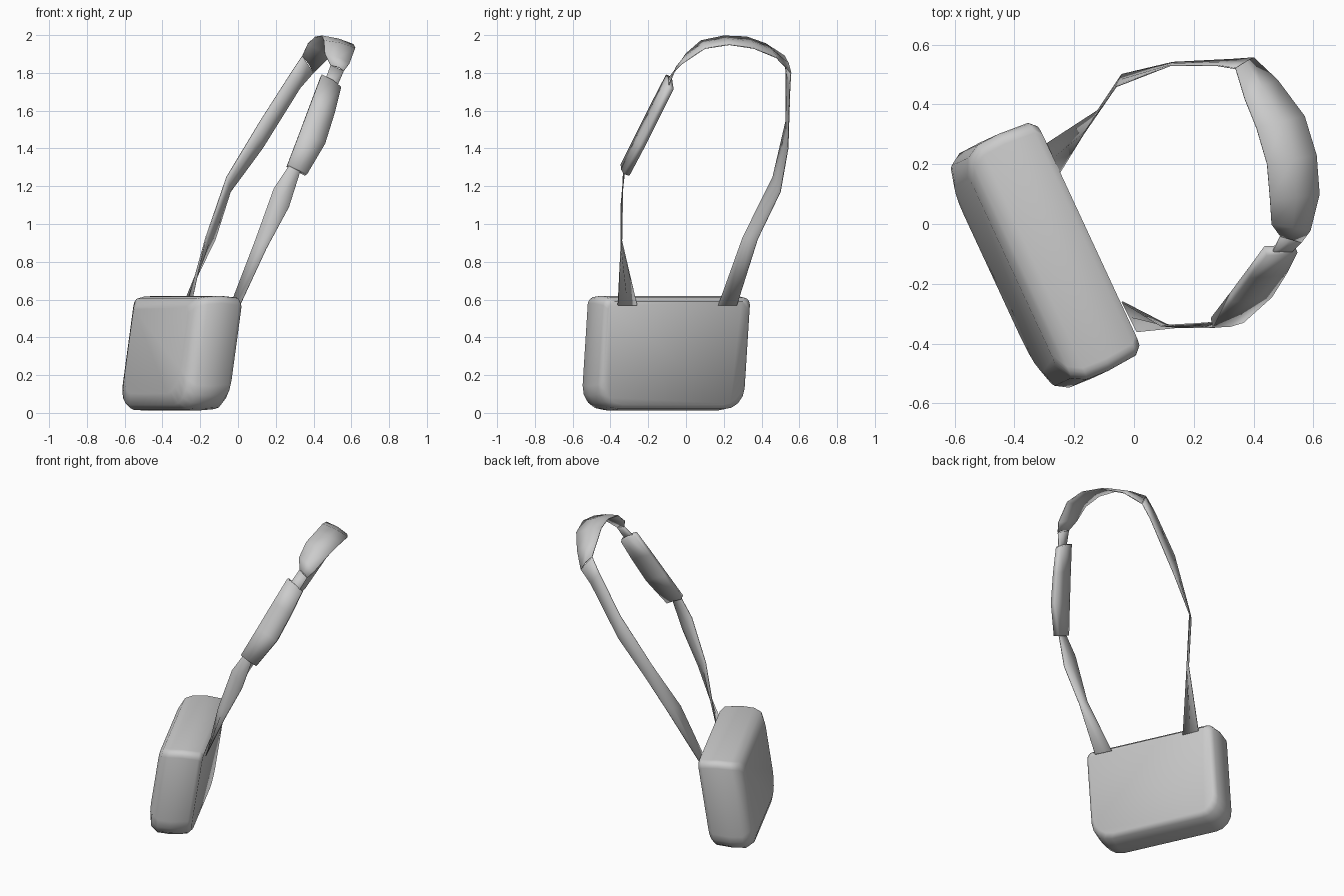
import bpy, bmesh, math
from mathutils import Vector

if "Cube" in bpy.data.objects:
    bpy.data.objects.remove(bpy.data.objects["Cube"], do_unlink=True)

GREY = (0.6, 0.6, 0.6, 1)
mat = bpy.data.materials.new("grey fabric")
mat.use_nodes = True
mat.diffuse_color = GREY
mat.node_tree.nodes["Principled BSDF"].inputs["Base Color"].default_value = GREY


def finish(name, bm, angle):
    bmesh.ops.recalc_face_normals(bm, faces=bm.faces)
    mesh = bpy.data.meshes.new(name)
    bm.to_mesh(mesh)
    bm.free()
    mesh.materials.append(mat)
    ob = bpy.data.objects.new(name, mesh)
    bpy.context.collection.objects.link(ob)
    bpy.ops.object.select_all(action='DESELECT')
    ob.select_set(True)
    bpy.context.view_layer.objects.active = ob
    bpy.ops.object.shade_smooth_by_angle(angle=math.radians(angle))
    return ob


# Bag body: rounded outlines lofted from the flat back panel to the outer face
ALONG = Vector((0.42, -0.905, 0))
OUT = Vector((0.905, 0.42, 0))


def outline(inset, top):
    """Rounded rectangle in (length, height) with tight top and soft bottom corners."""
    a, b, lo, hi = -0.465 + inset, 0.41 - inset, 0.012 + inset, top
    pts = []
    for cx, cz, sx, sz, r, start in ((b, hi, -1, -1, 0.04, 0), (a, hi, 1, -1, 0.04, 90),
                                     (a, lo, 1, 1, 0.11, 180), (b, lo, -1, 1, 0.13, 270)):
        for k in range(5):
            t = math.radians(start + k * 22.5)
            pts.append((cx + sx * r + r * math.cos(t), cz + sz * r + r * math.sin(t)))
    return pts


bm = bmesh.new()
rings = []
for n, inset, top in ((-0.15, 0.03, 0.59), (-0.175, 0.008, 0.61), (-0.28, 0.0, 0.62),
                      (-0.36, 0.004, 0.615), (-0.405, 0.03, 0.605), (-0.43, 0.09, 0.56)):
    ring = []
    for u, z in outline(inset, top):
        lean = -0.09 * (1 - z / 0.6)            # bottom hangs outward
        ring.append(bm.verts.new(ALONG * u + OUT * (n + lean) + Vector((0, 0, z))))
    rings.append(ring)
for r0, r1 in zip(rings, rings[1:]):
    for i in range(len(r0)):
        j = (i + 1) % len(r0)
        bm.faces.new((r0[i], r0[j], r1[j], r1[i]))
bm.faces.new(rings[0])
bm.faces.new(rings[-1])
finish("bag_body", bm, 50)


def ribbon(name, pairs, thickness, bulge=0.0, centre=Vector((0, 0.1, 1.3))):
    """Band between paired edge points, its middle pushed away from the loop centre."""
    bm = bmesh.new()
    rows = []
    for p, q in pairs:
        p, q = Vector(p), Vector(q)
        mid = (p + q) / 2
        mid += (mid - centre).normalized() * bulge
        rows.append([bm.verts.new(v) for v in (p, mid, q)])
    for a, b in zip(rows, rows[1:]):
        for i in (0, 1):
            bm.faces.new((a[i], a[i + 1], b[i + 1], b[i]))
    ob = finish(name, bm, 50)
    mod = ob.modifiers.new("thickness", 'SOLIDIFY')
    mod.thickness = thickness
    mod.offset = 0
    return ob


# Rear strap, twisting up from the bag
ribbon("rear_strap", [
    ((-0.29, 0.27, 0.57), (-0.25, 0.17, 0.57)),
    ((-0.12, 0.38, 0.92), (-0.17, 0.30, 0.93)),
    ((-0.04, 0.50, 1.17), (-0.06, 0.46, 1.25)),
    ((0.13, 0.54, 1.40), (0.12, 0.53, 1.55)),
    ((0.33, 0.55, 1.72), (0.28, 0.53, 1.80)),
    ((0.40, 0.555, 1.80), (0.34, 0.52, 1.89))], 0.005)

# Wide band over the shoulder
ribbon("shoulder_band", [
    ((0.40, 0.555, 1.80), (0.34, 0.52, 1.89)),
    ((0.48, 0.48, 1.88), (0.37, 0.42, 1.955)),
    ((0.57, 0.36, 1.93), (0.41, 0.32, 1.99)),
    ((0.61, 0.23, 1.95), (0.445, 0.20, 1.995)),
    ((0.62, 0.10, 1.93), (0.455, 0.08, 1.97)),
    ((0.59, -0.02, 1.85), (0.46, 0.00, 1.90)),
    ((0.56, -0.06, 1.81), (0.49, -0.04, 1.84))], 0.006, 0.008)

# Front strap, running through the pad down to the bag
ribbon("front_strap", [
    ((0.56, -0.06, 1.81), (0.49, -0.04, 1.84)),
    ((0.53, -0.09, 1.74), (0.46, -0.10, 1.76)),
    ((0.44, -0.22, 1.45), (0.35, -0.24, 1.50)),
    ((0.33, -0.325, 1.28), (0.27, -0.33, 1.31)),
    ((0.27, -0.345, 1.09), (0.19, -0.335, 1.19)),
    ((0.15, -0.345, 0.87), (0.09, -0.34, 0.91)),
    ((0.01, -0.36, 0.57), (-0.04, -0.26, 0.57))], 0.005)

# Padded sleeve
ribbon("strap_pad", [
    ((0.54, -0.08, 1.72), (0.44, -0.09, 1.785)),
    ((0.505, -0.15, 1.58), (0.385, -0.165, 1.64)),
    ((0.455, -0.23, 1.42), (0.325, -0.245, 1.48)),
    ((0.36, -0.315, 1.26), (0.26, -0.33, 1.31))], 0.035, 0.008)
